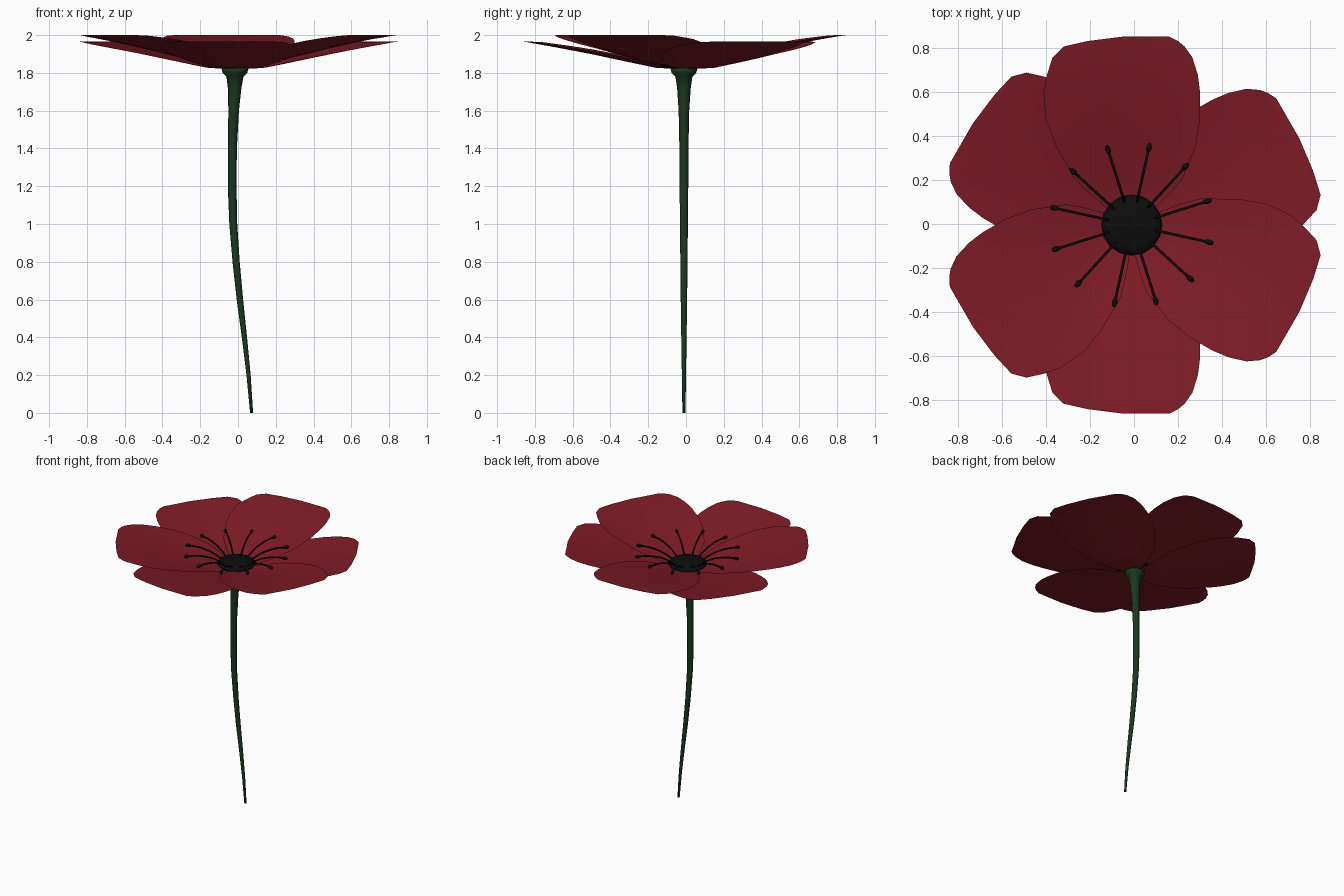
import bpy, bmesh, math
from mathutils import Vector, Matrix

if "Cube" in bpy.data.objects:
    bpy.data.objects.remove(bpy.data.objects["Cube"])

CX, CY = -0.01, -0.005


def material(name, rgb):
    m = bpy.data.materials.new(name)
    m.diffuse_color = (*rgb, 1)
    m.use_nodes = True
    m.node_tree.nodes["Principled BSDF"].inputs["Base Color"].default_value = m.diffuse_color
    return m


RED = material("petal_red", (0.21, 0.011, 0.02))
BLACK = material("centre_black", (0.004, 0.004, 0.004))
GREEN = material("stem_green", (0.01, 0.04, 0.014))


def finish(name, bm, mat):
    me = bpy.data.meshes.new(name)
    bm.to_mesh(me)
    bm.free()
    me.materials.append(mat)
    for p in me.polygons:
        p.use_smooth = True
    ob = bpy.data.objects.new(name, me)
    bpy.context.collection.objects.link(ob)
    return ob


def interp(table, r):
    for (a, za), (b, zb) in zip(table, table[1:]):
        if r <= b:
            return za + (zb - za) * (r - a) / (b - a)
    return table[-1][1]


def tube(bm, path, sides):
    """Skin rings along a list of (point, radius, tangent)."""
    rings = []
    for p, r, t in path:
        m = Vector(t).to_track_quat('Z', 'Y').to_matrix()
        rings.append([bm.verts.new(Vector(p) + m @ Vector(
            (r * math.cos(2 * math.pi * i / sides), r * math.sin(2 * math.pi * i / sides), 0)))
            for i in range(sides)])
    for a, b in zip(rings, rings[1:]):
        for i in range(sides):
            j = (i + 1) % sides
            bm.faces.new((a[i], a[j], b[j], b[i]))
    bm.faces.new(rings[0][::-1])
    bm.faces.new(rings[-1])


# Petal outline: distance outward, left edge, right edge
ROWS = [(0.02, -0.03, 0.03), (0.09, -0.13, 0.12), (0.15, -0.2, 0.18), (0.21, -0.26, 0.23),
        (0.36, -0.345, 0.29), (0.48, -0.39, 0.31), (0.6, -0.4, 0.31), (0.68, -0.385, 0.3),
        (0.76, -0.36, 0.275), (0.81, -0.31, 0.24), (0.835, -0.2, 0.21), (0.855, -0.04, 0.17)]
UPPER = [(0, 1.832), (0.15, 1.842), (0.3, 1.882), (0.5, 1.932), (0.7, 1.975), (0.85, 2.0)]
LOWER = [(0, 1.82), (0.15, 1.826), (0.3, 1.857), (0.5, 1.9), (0.7, 1.938), (0.85, 1.965)]


def petal(name, angle, flip, heights):
    bm = bmesh.new()
    rot = Matrix.Rotation(math.radians(angle), 3, 'Z')
    n = 8
    grid = []
    for y, xl, xr in ROWS:
        row = []
        for i in range(n + 1):
            x = xl + (xr - xl) * i / n
            v = rot @ Vector((x, y * flip, 0))
            row.append(bm.verts.new((v.x + CX, v.y + CY, interp(heights, math.hypot(x, y)))))
        grid.append(row)
    for a, b in zip(grid, grid[1:]):
        for i in range(n):
            bm.faces.new((a[i], a[i + 1], b[i + 1], b[i])[::flip])
    finish(name, bm, RED)


# Three upper petals and three mirrored lower petals
for k in range(3):
    petal(f"upper_petal_{k + 1}", 120 * k, 1, UPPER)
    petal(f"lower_petal_{k + 1}", 120 * k, -1, LOWER)

# Flat domed centre
bm = bmesh.new()
bmesh.ops.create_uvsphere(bm, u_segments=16, v_segments=8, radius=1,
                          matrix=Matrix.Translation((CX, CY, 1.85)) @ Matrix.Diagonal((0.138, 0.138, 0.032, 1)))
finish("flower_centre", bm, BLACK)

# Twelve arching stamens with anthers
bm = bmesh.new()
ARCH = [(0.1, 1.86), (0.15, 1.893), (0.2, 1.916), (0.26, 1.932), (0.31, 1.938), (0.36, 1.938)]
for k in range(12):
    a = math.radians(17.5 + 30 * k)
    d = Vector((math.cos(a), math.sin(a), 0))
    pts = [Vector((CX, CY, z)) + d * r for r, z in ARCH]
    path = []
    for i, p in enumerate(pts):
        t = pts[min(i + 1, len(pts) - 1)] - pts[max(i - 1, 0)]
        path.append((p, 0.006, t))
    tube(bm, path, 6)
    m = Matrix.Translation(pts[-1]) @ Matrix.Rotation(a, 4, 'Z') @ Matrix.Diagonal((0.022, 0.013, 0.013, 1))
    bmesh.ops.create_uvsphere(bm, u_segments=8, v_segments=6, radius=1, matrix=m)
finish("stamens", bm, BLACK)

# Curved stem flaring into the flower base: height, x, radius
STEM = [(0, 0.072, 0.008), (0.2, 0.056, 0.011), (0.4, 0.034, 0.014), (0.6, 0.01, 0.017),
        (0.8, -0.01, 0.019), (1.0, -0.025, 0.021), (1.2, -0.031, 0.023), (1.4, -0.03, 0.024),
        (1.6, -0.023, 0.028), (1.72, -0.018, 0.036), (1.78, -0.016, 0.045),
        (1.8, -0.016, 0.065), (1.825, -0.016, 0.072)]
bm = bmesh.new()
tube(bm, [((x, -0.011, z), r, (0, 0, 1)) for z, x, r in STEM], 12)
stem = finish("stem", bm, GREEN)
